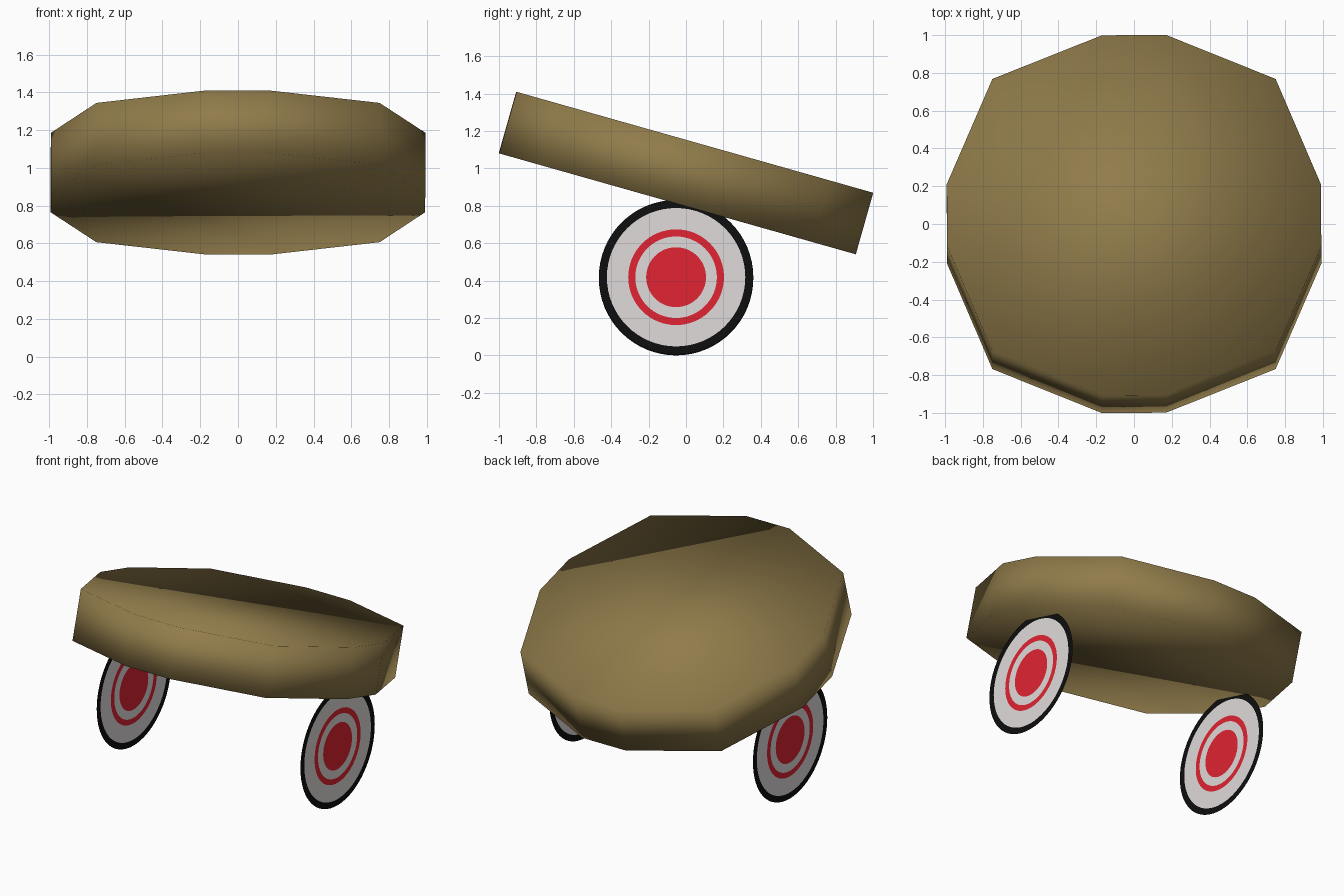
import bpy, bmesh, math
from mathutils import Matrix

if "Cube" in bpy.data.objects:
    bpy.data.objects.remove(bpy.data.objects["Cube"])


def material(name, rgb):
    m = bpy.data.materials.new(name)
    lin = [(c / 255 / 12.92) if c < 10 else ((c / 255 + 0.055) / 1.055) ** 2.4 for c in rgb]
    m.diffuse_color = (*lin, 1)
    m.use_nodes = True
    m.node_tree.nodes["Principled BSDF"].inputs["Base Color"].default_value = m.diffuse_color
    return m


TAN = material("tan", (144, 123, 74))
BLACK = material("black", (14, 14, 14))
WHITE = material("off_white", (224, 219, 219))
RED = material("red", (224, 36, 50))


def add_object(name, bm, mats):
    me = bpy.data.meshes.new(name)
    bm.to_mesh(me)
    bm.free()
    for m in mats:
        me.materials.append(m)
    ob = bpy.data.objects.new(name, me)
    bpy.context.collection.objects.link(ob)
    return ob


# Tilted twelve-sided slab, one quarter outline turned four times
bm = bmesh.new()
quarter = [(0.99, 0.17), (0.75, 0.75), (0.17, 0.992)]
outline = []
for k in range(4):
    c, s = round(math.cos(k * math.pi / 2)), round(math.sin(k * math.pi / 2))
    outline += [(x * c - y * s, x * s + y * c) for x, y in quarter]
H = 0.171
bottom = [bm.verts.new((x, y, -H)) for x, y in outline]
top = [bm.verts.new((x, y, H)) for x, y in outline]
n = len(outline)
bm.faces.new(top)
bm.faces.new(bottom[::-1])
for i in range(n):
    j = (i + 1) % n
    bm.faces.new((bottom[i], bottom[j], top[j], top[i]))
for f in bm.faces:
    f.smooth = True
bmesh.ops.transform(bm, matrix=Matrix.Translation((0, 0, 0.975)) @ Matrix.Rotation(math.radians(-15.8), 4, 'X'),
                    verts=bm.verts)
add_object("slab_body", bm, [TAN])


# Flat target wheel: concentric rings on one thin sheet, coloured by ring
def wheel(name, x, z, tilt):
    bm = bmesh.new()
    seg = 64
    radii = [0.16, 0.218, 0.256, 0.37, 0.413]
    colours = [0, 1, 0, 1, 2]
    prev = None
    for r, col in zip(radii, colours):
        ring = [bm.verts.new((0, r * math.cos(2 * math.pi * i / seg), r * math.sin(2 * math.pi * i / seg)))
                for i in range(seg)]
        if prev is None:
            bm.faces.new(ring).material_index = col
        else:
            for i in range(seg):
                j = (i + 1) % seg
                bm.faces.new((prev[i], ring[i], ring[j], prev[j])).material_index = col
        prev = ring
    ob = add_object(name, bm, [RED, WHITE, BLACK])
    ob.location = (x, -0.053, z)
    ob.rotation_euler = (0, tilt, 0)


wheel("left_wheel", -0.773, 0.413, 0)
wheel("right_wheel", 0.812, 0.418, -0.006)
